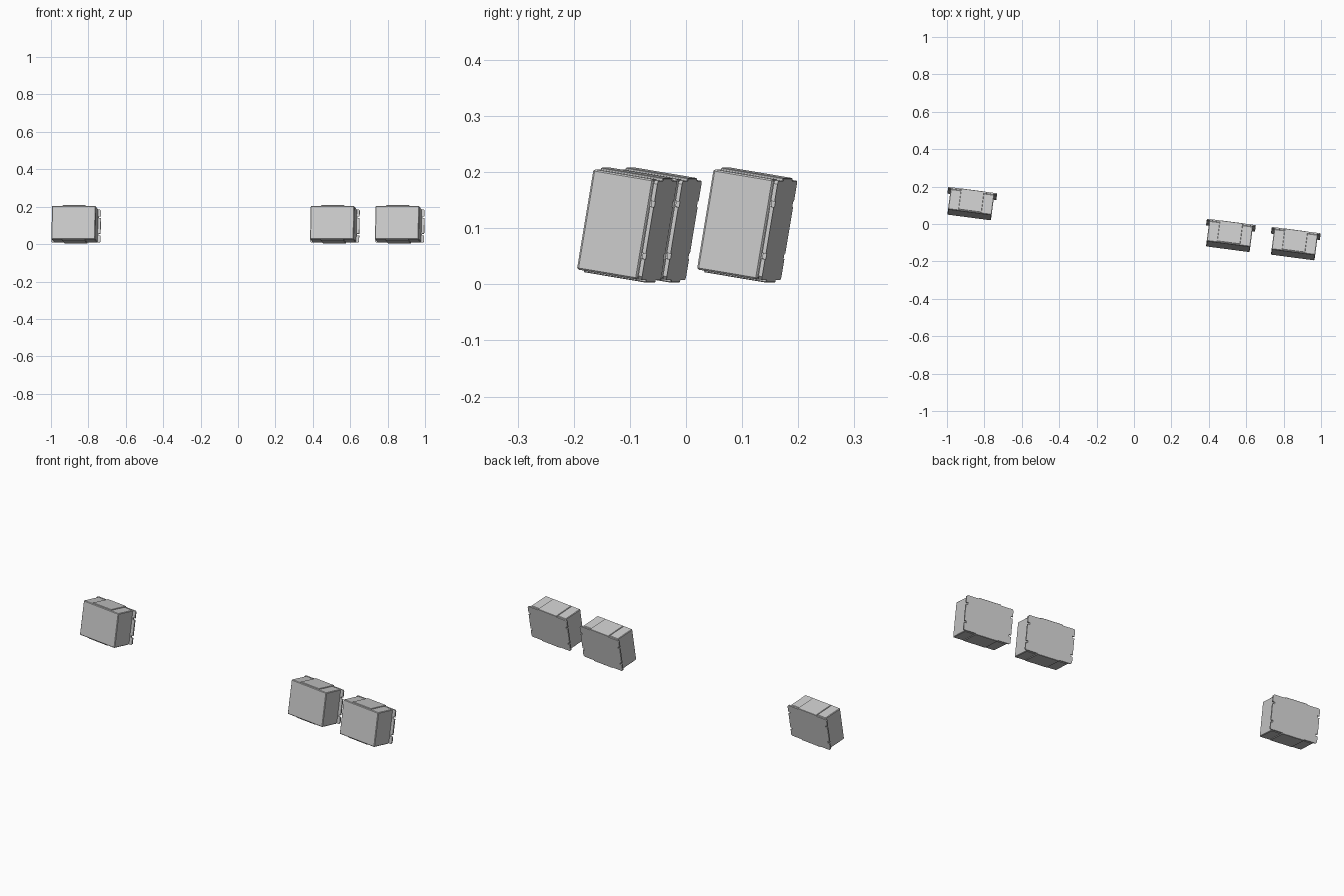
import bpy, bmesh
from math import radians
from mathutils import Matrix

if "Cube" in bpy.data.objects:
    bpy.data.objects.remove(bpy.data.objects["Cube"])

W, D, H = 0.235, 0.12, 0.181      # case size
PLATE_W, PLATE_T = 0.264, 0.007   # rear mounting plate
YAW, TILT = radians(-7.5), radians(-9.5)


def finish(bm, name, frame, bevel=0.0):
    mesh = bpy.data.meshes.new(name)
    bmesh.ops.recalc_face_normals(bm, faces=bm.faces)
    bm.to_mesh(mesh)
    bm.free()
    ob = bpy.data.objects.new(name, mesh)
    bpy.context.collection.objects.link(ob)
    ob.matrix_world = frame
    if bevel:
        mod = ob.modifiers.new("edge", "BEVEL")
        mod.width, mod.segments = bevel, 1
    return ob


def box(name, frame, x, y, z, bevel=0.0):
    """Box given by (min, max) ranges in the case's own frame."""
    bm = bmesh.new()
    bmesh.ops.create_cube(bm, size=1)
    for v in bm.verts:
        v.co = [(a + b) / 2 + c * (b - a) for (a, b), c in zip((x, y, z), v.co)]
    return finish(bm, name, frame, bevel)


def plate(name, frame):
    """Plate outline with two notches down each side, extruded in depth."""
    w, n = PLATE_W / 2, W / 2 + 0.003
    h, c = H / 2 - 0.001, 0.006
    side = [(w - c, -h), (w, -h + c), (w, -0.052), (n, -0.052), (n, -0.042),
            (w, -0.042), (w, 0.042), (n, 0.042), (n, 0.052), (w, 0.052),
            (w, h - c), (w - c, h)]
    outline = side + [(-x, z) for x, z in reversed(side)]
    bm = bmesh.new()
    face = bm.faces.new([bm.verts.new((x, D / 2 - PLATE_T, z)) for x, z in outline])
    ext = bmesh.ops.extrude_face_region(bm, geom=[face])
    moved = [g for g in ext["geom"] if isinstance(g, bmesh.types.BMVert)]
    bmesh.ops.translate(bm, verts=moved, vec=(0, PLATE_T, 0))
    finish(bm, name, frame)


def case(i, pos):
    frame = (Matrix.Translation(pos) @ Matrix.Rotation(YAW, 4, 'Z')
             @ Matrix.Rotation(TILT, 4, 'X'))
    w, d, h = W / 2, D / 2, H / 2
    neck = d - PLATE_T - 0.003
    # main case, recessed seam and mounting plate
    box(f"case_body_{i}", frame, (-w, w), (-d, neck), (-h, h), 0.003)
    box(f"case_seam_{i}", frame, (-w + .004, w - .004), (neck - .005, d - .003),
        (-h + .004, h - .004))
    plate(f"mounting_plate_{i}", frame)
    # raised bands across the top and bottom
    for part, s in (("top", 1), ("bottom", -1)):
        z = sorted((s * (h - 0.006), s * (h + 0.004)))
        box(f"{part}_band_{i}", frame, (-0.062, 0.062), (-d + .006, d), z, 0.0015)


for i, pos in enumerate([(-0.872, 0.108, 0.106), (0.511, -0.062, 0.106),
                         (0.858, -0.106, 0.106)], 1):
    case(i, pos)
